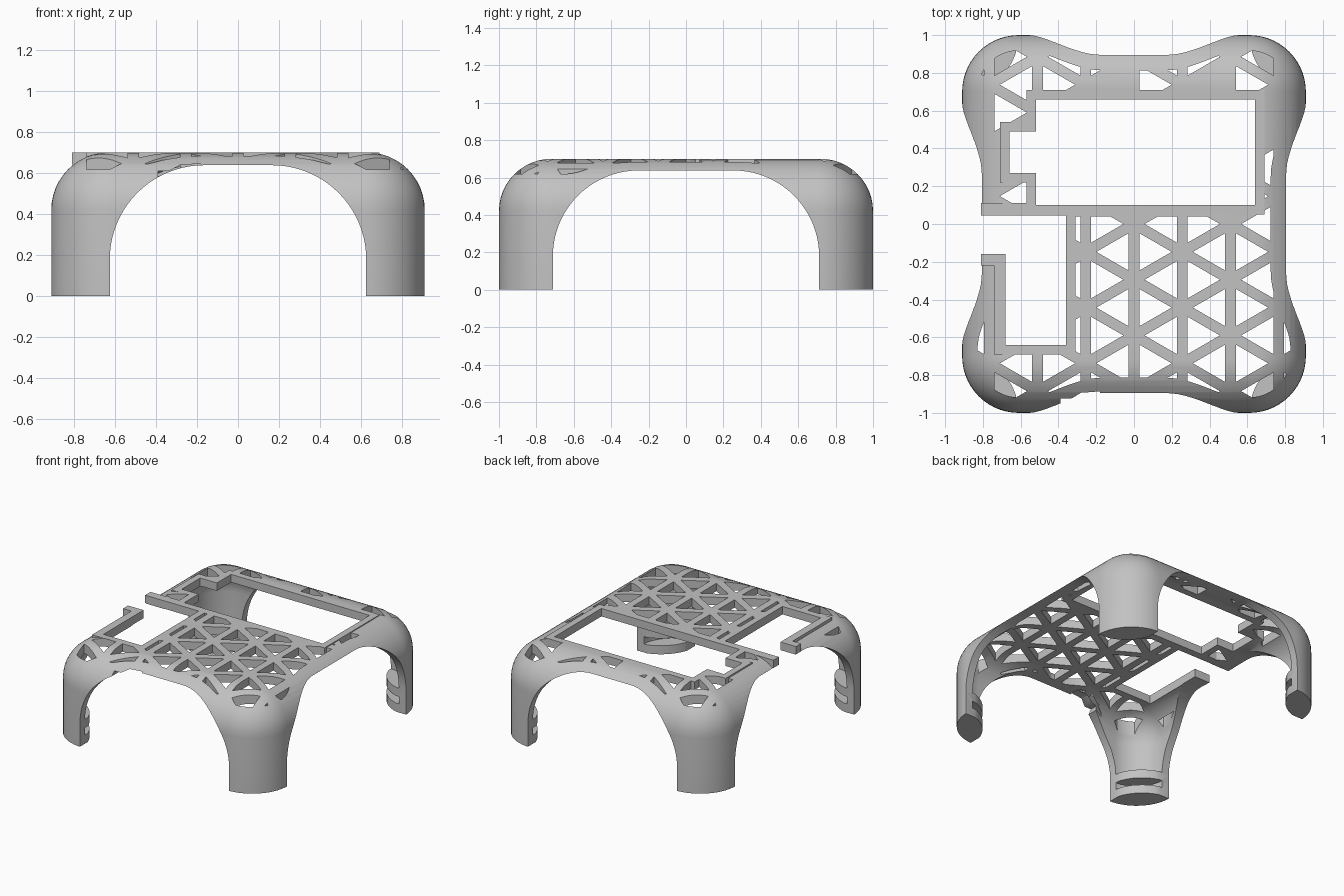
import bpy, bmesh
from math import sin, cos, pi, sqrt, radians
from mathutils import Matrix

cube = bpy.data.objects.get("Cube")
if cube:
    bpy.data.objects.remove(cube, do_unlink=True)

HX, HY, TOP = 0.91, 1.0, 0.70       # outer half sizes and height
WALL, FILLET, CORNER = 0.06, 0.28, 0.30
ARCH_X, ARCH_Y, ARCH_R, ARCH_TOP = 0.625, 0.712, 0.46, 0.638
MARGIN = 0.082                      # solid rim around the lattice


def loft(name, rings):
    """Closed solid through a stack of equal-length rings."""
    bm = bmesh.new()
    loops = [[bm.verts.new(p) for p in ring] for ring in rings]
    n = len(loops[0])
    for a, b in zip(loops, loops[1:]):
        for i in range(n):
            j = (i + 1) % n
            bm.faces.new((a[i], a[j], b[j], b[i]))
    bm.faces.new(loops[0][::-1])
    bm.faces.new(loops[-1])
    bmesh.ops.recalc_face_normals(bm, faces=bm.faces)
    mesh = bpy.data.meshes.new(name)
    bm.to_mesh(mesh)
    bm.free()
    ob = bpy.data.objects.new(name, mesh)
    bpy.context.collection.objects.link(ob)
    return ob


def prism(name, outline, z0, z1):
    return loft(name, [[(x, y, z) for x, y in outline] for z in (z0, z1)])


def block(x0, x1, y0, y1, z0, z1):
    return prism("block", [(x0, y0), (x1, y0), (x1, y1), (x0, y1)], z0, z1)


def combine(a, b, op):
    """Apply a boolean of b onto a and discard b."""
    mod = a.modifiers.new("cut", 'BOOLEAN')
    mod.operation, mod.solver, mod.object = op, 'EXACT', b
    bpy.context.view_layer.objects.active = a
    bpy.ops.object.modifier_apply(modifier=mod.name)
    bpy.data.objects.remove(b, do_unlink=True)


def rounded_rect(hx, hy, r, steps=14):
    pts = []
    for q, (sx, sy) in enumerate([(1, 1), (-1, 1), (-1, -1), (1, -1)]):
        for i in range(steps + 1):
            a = (q + i / steps) * pi / 2
            pts.append((sx * (hx - r) + r * cos(a), sy * (hy - r) + r * sin(a)))
    return pts


def dome_box(name, inset, z0, steps=12):
    """Rounded box with a filleted top, offset inward by inset."""
    f = FILLET - inset
    levels = [(0, z0)]
    for i in range(steps + 1):
        a = i / steps * pi / 2
        levels.append((f * (1 - cos(a)), TOP - FILLET + f * sin(a)))
    return loft(name, [[(x, y, z) for x, y in rounded_rect(
        HX - inset - d, HY - inset - d, CORNER - inset - d)] for d, z in levels])


def arch_outline(half):
    c, zc = half - ARCH_R, ARCH_TOP - ARCH_R
    right = [(half, -0.2)]
    for i in range(21):
        a = i / 20 * pi / 2
        right.append((c + ARCH_R * cos(a), zc + ARCH_R * sin(a)))
    return right + [(-u, z) for u, z in reversed(right)]


# Outer body with the flat frame bars that reach past its rounded edge
body = dome_box("openwork_cover", 0, 0)
frames = [(-.57, .69, .05, .71), (-.71, -.5, .22, .54), (-.81, .6, .04, .11),
          (-.74, -.31, -.69, .06), (-.81, -.6, -.22, -.15)]
for f in frames:
    combine(body, block(*f, 0.6405, TOP - 0.0005), 'UNION')

# Hollow, leaving two lens-shaped shelves in each foot
cavity = dome_box("cavity", WALL, -0.1)
for sx in (-1, 1):
    for sy in (-1, 1):
        for z0, z1 in ((-0.2, 0.065), (0.12, 0.185)):
            disc = [(sx * HX + 0.3 * cos(i * pi / 24), sy * HY + 0.3 * sin(i * pi / 24))
                    for i in range(48)]
            combine(cavity, prism("shelf", disc, z0, z1), 'DIFFERENCE')
combine(body, cavity, 'DIFFERENCE')

# Arches on all four sides
combine(body, loft("arch_front", [[(u, y, z) for u, z in arch_outline(ARCH_X)]
                                  for y in (-1.2, 1.2)]), 'DIFFERENCE')
combine(body, loft("arch_side", [[(x, u, z) for u, z in arch_outline(ARCH_Y)]
                                 for x in (-1.2, 1.2)]), 'DIFFERENCE')

# Small relief under the front edge
relief = [(-.39, .5), (-.39, .61), (-.335, .61), (-.28, .64), (-.18, .645), (-.18, .5)]
combine(body, loft("relief", [[(x, y, z) for x, z in relief]
                              for y in (-1.1, -0.82)]), 'DIFFERENCE')

# Stepped window, and side bay open to the left edge
window = [(-.52, .10), (.64, .10), (.64, .66), (-.52, .66),
          (-.52, .49), (-.66, .49), (-.66, .27), (-.52, .27)]
bay = [(-1.1, .045), (-1.1, -.16), (-.68, -.16), (-.68, -.64), (-.36, -.64), (-.36, .045)]
for outline in (window, bay):
    combine(body, prism("opening", outline, 0.5, 0.9), 'DIFFERENCE')


# Lattice cutter: perforated region that follows the arched rim
def rim(u, half, outer):
    """Distance of the lattice edge from the centre line at position u."""
    d = max(0.0, u - (half - ARCH_R))
    z = ARCH_TOP - ARCH_R + sqrt(max(0.0, ARCH_R ** 2 - d * d))
    h = max(0.0, z - (TOP - FILLET))
    return outer - (FILLET - sqrt(FILLET ** 2 - h * h)) - MARGIN


cx, cy, n = HX - CORNER, HY - CORNER, 14
r = CORNER - MARGIN
side = [(rim(cy * i / n, ARCH_Y, HX), cy * i / n) for i in range(n)]
bend = [(cx + r * cos(i / n * pi / 2), cy + r * sin(i / n * pi / 2))
        for i in range(n + 1)]
back = [(cx * i / n, rim(cx * i / n, ARCH_X, HY)) for i in reversed(range(n))]
quarter = side + bend + back
half = quarter + [(-x, y) for x, y in reversed(quarter[:-1])]
region = half + [(x, -y) for x, y in reversed(half[1:-1])]
holes = prism("holes", region, 0.45, 0.9)

PITCH, BAR = 0.295, 0.056
COLUMN = PITCH * cos(radians(30))


def bar(x, y, angle):
    ob = block(-2, 2, -BAR / 2, BAR / 2, 0.3, 1.0)
    ob.data.transform(Matrix.Translation((x, y, 0)) @ Matrix.Rotation(radians(angle), 4, 'Z'))
    combine(holes, ob, 'DIFFERENCE')


for f in frames:
    combine(holes, block(*f, 0.2, 1.1), 'DIFFERENCE')
for k in range(-3, 4):
    bar(k * COLUMN, 0, 90)
for k in range(-4, 5):
    for angle in (30, -30):
        bar(0, k * PITCH, angle)
combine(body, holes, 'DIFFERENCE')

# Single grey finish
grey = bpy.data.materials.new("light_grey")
grey.use_nodes = True
color = (0.54, 0.54, 0.54, 1)
grey.diffuse_color = color
grey.node_tree.nodes["Principled BSDF"].inputs["Base Color"].default_value = color
body.data.materials.clear()
body.data.materials.append(grey)

bpy.ops.object.select_all(action='DESELECT')
body.select_set(True)
bpy.context.view_layer.objects.active = body
bpy.ops.object.shade_smooth_by_angle(angle=radians(30))
